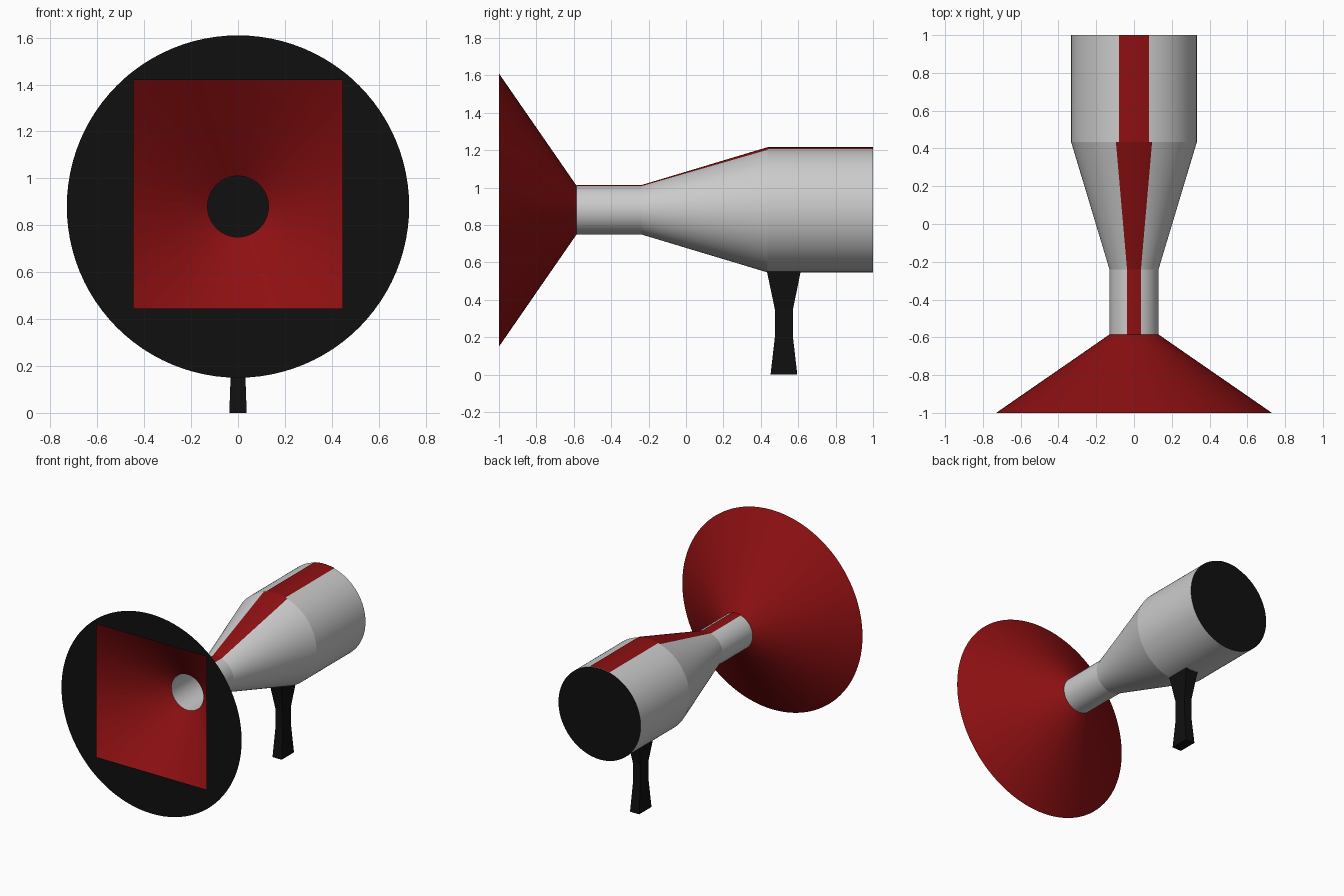
import bpy, bmesh, math
from math import sin, cos, pi

if "Cube" in bpy.data.objects:
    bpy.data.objects.remove(bpy.data.objects["Cube"])

AXIS_Z = 0.88
SEGS = 96


def material(name, rgb):
    m = bpy.data.materials.new(name)
    m.diffuse_color = (*rgb, 1)
    m.use_nodes = True
    m.node_tree.nodes["Principled BSDF"].inputs["Base Color"].default_value = m.diffuse_color
    return m


RED = material("red", (0.27, 0.005, 0.006))
BLACK = material("black", (0.005, 0.005, 0.005))


def finish(name, bm, mat=None, smooth=True):
    bmesh.ops.recalc_face_normals(bm, faces=bm.faces)
    me = bpy.data.meshes.new(name)
    bm.to_mesh(me)
    bm.free()
    ob = bpy.data.objects.new(name, me)
    bpy.context.collection.objects.link(ob)
    if mat:
        me.materials.append(mat)
    if smooth:
        bpy.ops.object.select_all(action='DESELECT')
        ob.select_set(True)
        bpy.context.view_layer.objects.active = ob
        bpy.ops.object.shade_smooth_by_angle(angle=math.radians(12))
    return ob


def point(r, a, y):
    # angle is measured from straight up, around the y axis
    return (r * sin(a), y, AXIS_Z + r * cos(a))


def skin(bm, rings, closed=True):
    loops = [[bm.verts.new(p) for p in ring] for ring in rings]
    n = len(loops[0])
    for a, b in zip(loops, loops[1:]):
        for i in range(n if closed else n - 1):
            j = (i + 1) % n
            bm.faces.new((a[i], a[j], b[j], b[i]))
    return loops


def revolve(name, profile, mat=None):
    bm = bmesh.new()
    skin(bm, [[point(r, 2 * pi * i / SEGS, y) for i in range(SEGS)]
              for y, r in profile])
    return finish(name, bm, mat)


# Body tube and flared horn
revolve("body", [(-0.585, 0.13), (-0.24, 0.13), (0.435, 0.333), (1, 0.333)])
revolve("horn", [(-1, 0.73), (-0.585, 0.13)], RED)

# Back cap
bm = bmesh.new()
bm.faces.new([bm.verts.new(point(0.333, 2 * pi * i / SEGS, 1)) for i in range(SEGS)])
finish("back_cap", bm, BLACK, False)

# Flat front plate with a rectangular opening
HALF, UP, DOWN = 0.445, 0.54, 0.435
corners = [math.atan2(x, z) % (2 * pi) for x in (-HALF, HALF) for z in (UP, -DOWN)]
angles = sorted([2 * pi * i / SEGS for i in range(SEGS)] + corners)
angles = [a for i, a in enumerate(angles) if i == 0 or a - angles[i - 1] > 1e-5]


def to_opening(a):
    s, c = sin(a), cos(a)
    return min(HALF / max(abs(s), 1e-6), (UP if c > 0 else DOWN) / max(abs(c), 1e-6))


bm = bmesh.new()
skin(bm, [[point(0.73, a, -1) for a in angles],
          [point(to_opening(a), a, -1) for a in angles]])
finish("front_plate", bm, BLACK, False)

# Red stripe along the top, in two lengths with a step at the shoulder
LIFT = 0.003


def stripe(name, stations):
    bm = bmesh.new()
    rings = []
    for y, r, half in stations:
        t = math.asin(half / r)
        rings.append([point(r + LIFT, t * (k / 5 - 1), y) for k in range(11)])
    skin(bm, rings, closed=False)
    ob = finish(name, bm, RED)
    return ob


stripe("front_stripe", [(-0.585, 0.13, 0.036), (-0.24, 0.13, 0.036), (0.435, 0.333, 0.095)])
stripe("rear_stripe", [(0.435, 0.333, 0.08), (1, 0.333, 0.08)])

# Handle: waisted rectangular grip (z, y front, y back, half width)
grip = [(0, 0.452, 0.595, 0.037), (0.2, 0.475, 0.572, 0.03),
        (0.35, 0.475, 0.572, 0.03), (0.555, 0.432, 0.614, 0.05)]
bm = bmesh.new()
loops = skin(bm, [[(-w, y0, z), (w, y0, z), (w, y1, z), (-w, y1, z)]
                  for z, y0, y1, w in grip])
bm.faces.new(loops[0])
bm.faces.new(loops[-1])
finish("handle", bm, BLACK, False)
